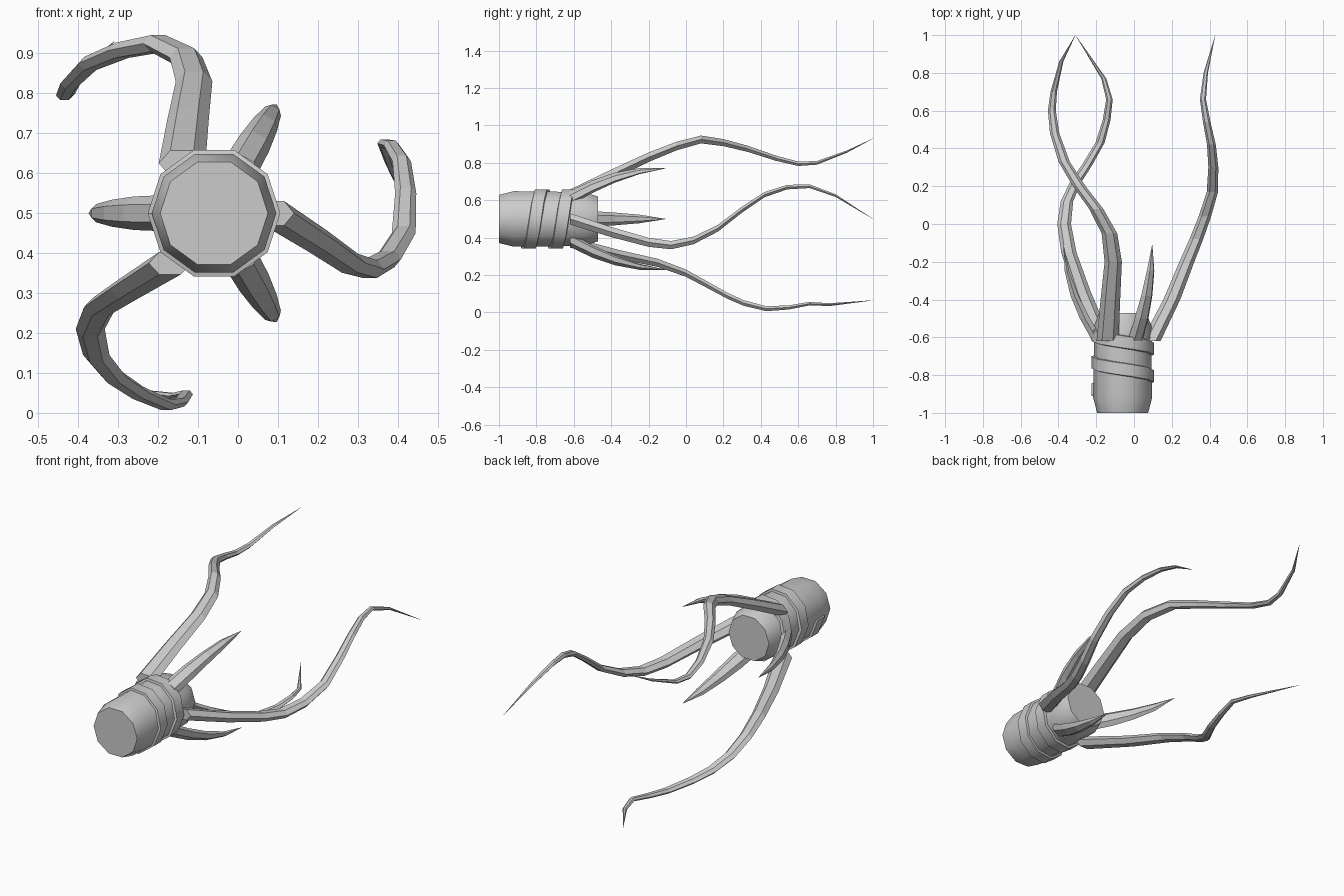
import bpy, bmesh, math
from mathutils import Vector

if "Cube" in bpy.data.objects:
    bpy.data.objects.remove(bpy.data.objects["Cube"])

CX, CZ, SIDES = -0.06, 0.5, 10

grey = bpy.data.materials.new("plain grey")
grey.diffuse_color = (0.6, 0.6, 0.6, 1)
grey.use_nodes = True
grey.node_tree.nodes["Principled BSDF"].inputs["Base Color"].default_value = grey.diffuse_color


def finish(name, bm, smooth=None):
    bmesh.ops.remove_doubles(bm, verts=bm.verts, dist=0.0005)
    bmesh.ops.recalc_face_normals(bm, faces=bm.faces)
    mesh = bpy.data.meshes.new(name)
    bm.to_mesh(mesh)
    bm.free()
    mesh.materials.append(grey)
    ob = bpy.data.objects.new(name, mesh)
    bpy.context.collection.objects.link(ob)
    if smooth:
        bpy.ops.object.select_all(action='DESELECT')
        ob.select_set(True)
        bpy.context.view_layer.objects.active = ob
        bpy.ops.object.shade_smooth_by_angle(angle=math.radians(smooth))
    return ob


def loft(name, rings, smooth=None):
    """Skin a list of closed rings and cap both ends."""
    bm = bmesh.new()
    vs = [[bm.verts.new(p) for p in ring] for ring in rings]
    n = len(vs[0])
    for a, b in zip(vs, vs[1:]):
        for i in range(n):
            j = (i + 1) % n
            bm.faces.new((a[i], a[j], b[j], b[i]))
    bm.faces.new(vs[0])
    bm.faces.new(vs[-1])
    return finish(name, bm, smooth)


def around(angle, r, y):
    return Vector((CX + r * math.cos(angle), y, CZ + r * math.sin(angle)))


# Body: ten-sided barrel along y
profile = [(-1, 0.135), (-0.92, 0.156), (-0.62, 0.152), (-0.54, 0.152), (-0.47, 0.125)]
loft("body", [[around(math.tau * i / SIDES, r, y) for i in range(SIDES)]
              for y, r in profile], 40)

# Raised spiral band wound round the body
turns, pitch, width = 2.0, 0.145, 0.075
band = []
for k in range(int(turns * SIDES) + 1):
    a = math.tau * k / SIDES + math.pi
    y = -0.915 + pitch * k / SIDES
    band.append([around(a, 0.14, y), around(a, 0.166, y + 0.006),
                 around(a, 0.166, y + width - 0.006), around(a, 0.14, y + width)])
loft("spiral_band", band, 40)


def tentacle(name, path, sizes, turn=0.0):
    """Six-sided flattened arm; sizes = (half width, half height) per point."""
    rings = []
    c, s = math.cos(turn), math.sin(turn)
    for (x, y, z), (w, h) in zip(path, sizes):
        ring = []
        for i in range(6):
            a = math.tau * i / 6
            u, v = w * math.cos(a), h * math.sin(a) / 0.866
            ring.append((x + u * c - v * s, y, z + u * s + v * c))
        rings.append(ring)
    loft(name, rings)


def arm_sizes(path, w0, h0):
    # Gentle taper, closing to a point at the tip
    out = []
    for _, y, _ in path:
        t = min(1, (y + 0.62) / 1.62)
        f = (1 - t) ** 0.6 * (1 - 0.25 * t)
        out.append((w0 * f + 0.0005, h0 * f + 0.0005))
    return out


# Three long arms
upper = [(-.14, -.62, .625), (-.125, -.4, .735), (-.11, -.2, .83), (-.13, -.05, .89),
         (-.2, .08, .925), (-.29, .2, .908), (-.37, .33, .875), (-.42, .48, .825),
         (-.435, .6, .795), (-.425, .7, .8), (-.385, .86, .86), (-.31, 1, .93)]
right = [(.09, -.62, .5), (.2, -.4, .43), (.28, -.2, .375), (.33, -.08, .36),
         (.375, .04, .385), (.415, .17, .45), (.42, .3, .55), (.41, .42, .63),
         (.385, .54, .67), (.365, .66, .675), (.38, .8, .625), (.43, 1, .5)]
lower = [(-.17, -.62, .375), (-.275, -.36, .31), (-.345, -.15, .265), (-.37, 0, .21),
         (-.355, .12, .145), (-.31, .22, .09), (-.25, .31, .05), (-.18, .43, .02),
         (-.145, .55, .027), (-.13, .66, .047), (-.16, .77, .042), (-.31, 1, .065)]
tentacle("upper_arm", upper, arm_sizes(upper, .058, .032))
tentacle("right_arm", right, arm_sizes(right, .05, .03))
tentacle("lower_arm", lower, arm_sizes(lower, .053, .028))

# Three short claws, turned about the body axis: distance out, y, half width, half depth
claw = [(.13, -.62, .045, .03), (.2, -.5, .042, .027), (.255, -.38, .034, .021),
        (.295, -.25, .023, .012), (.313, -.11, .001, .001)]
for name, deg in (("upper_claw", 60), ("left_claw", 180), ("lower_claw", -60)):
    a = math.radians(deg)
    path = [around(a, r, y) for r, y, _, _ in claw]
    tentacle(name, path, [(w, h) for _, _, w, h in claw], a - math.pi / 2)
